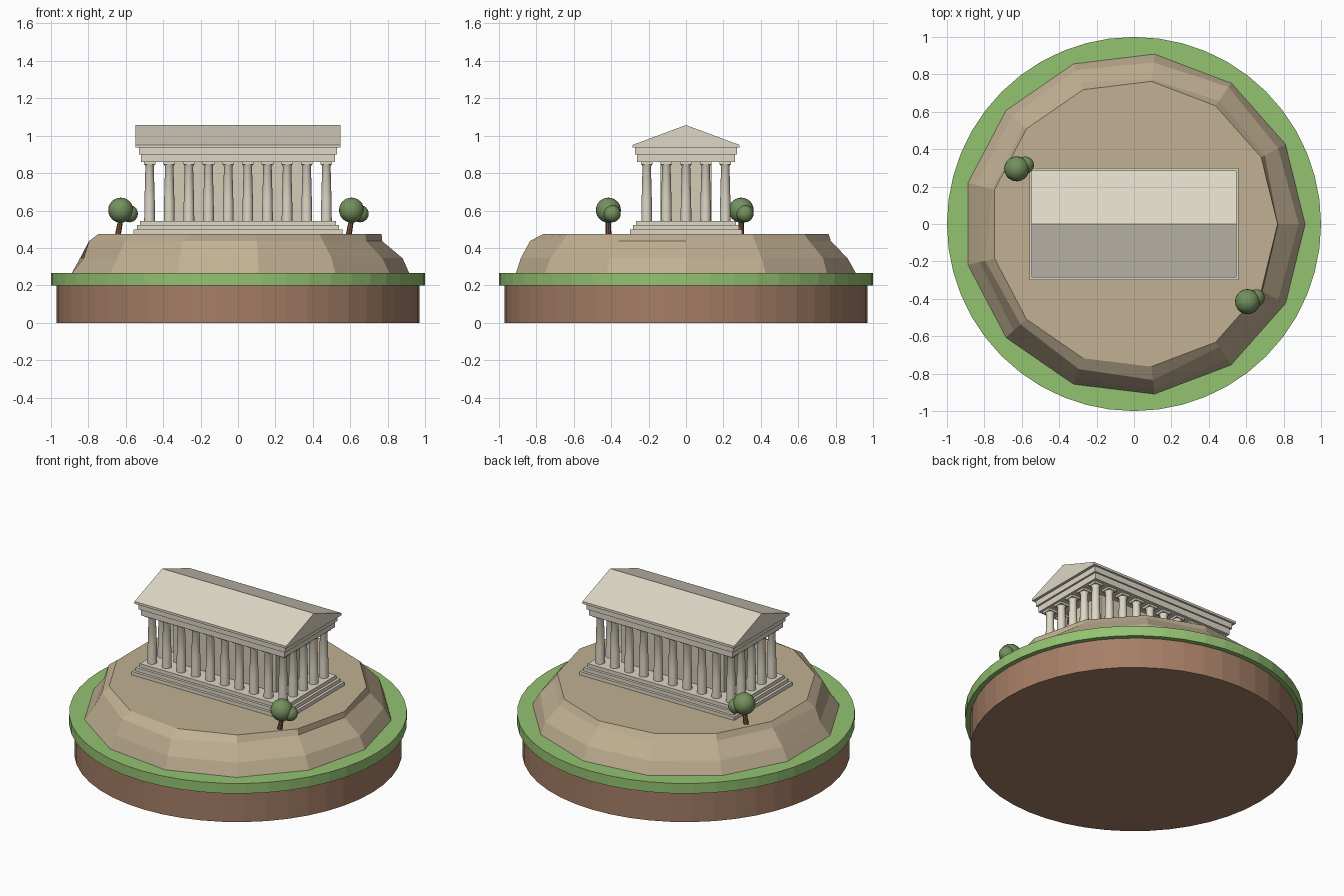
import bpy, bmesh, math
from math import cos, sin, pi
from mathutils import Matrix, Vector

cube = bpy.data.objects.get("Cube")
if cube:
    bpy.data.objects.remove(cube, do_unlink=True)


def material(name, r, g, b):
    lin = [((c / 255 + 0.055) / 1.055) ** 2.4 for c in (r, g, b)] + [1]
    m = bpy.data.materials.new(name)
    m.use_nodes = True
    m.diffuse_color = lin
    m.node_tree.nodes["Principled BSDF"].inputs["Base Color"].default_value = lin
    return m


SOIL = material("brown soil", 165, 126, 102)
GRASS = material("grass green", 148, 194, 113)
ROCK = material("tan rock", 193, 176, 147)
MARBLE = material("pale marble", 222, 215, 198)
WALL = material("warm stone", 212, 204, 182)
LEAF = material("olive leaves", 116, 144, 94)
BARK = material("bark brown", 126, 86, 64)


def finish(name, bm, mat, smooth=False):
    bmesh.ops.recalc_face_normals(bm, faces=bm.faces)
    mesh = bpy.data.meshes.new(name)
    bm.to_mesh(mesh)
    bm.free()
    mesh.materials.append(mat)
    ob = bpy.data.objects.new(name, mesh)
    bpy.context.collection.objects.link(ob)
    if smooth:
        bpy.ops.object.select_all(action='DESELECT')
        ob.select_set(True)
        bpy.context.view_layer.objects.active = ob
        bpy.ops.object.shade_smooth_by_angle(angle=math.radians(40))
    return ob


def add_box(bm, hx, hy, z0, z1, x=0, y=0):
    m = Matrix.Translation((x, y, (z0 + z1) / 2)) @ Matrix.Diagonal((2 * hx, 2 * hy, z1 - z0, 1))
    bmesh.ops.create_cube(bm, size=1, matrix=m)


def box(name, hx, hy, z0, z1, mat):
    bm = bmesh.new()
    add_box(bm, hx, hy, z0, z1)
    return finish(name, bm, mat)


def loft(bm, rings):
    """Skin a stack of point rings and cap both ends."""
    loops = [[bm.verts.new(p) for p in ring] for ring in rings]
    n = len(loops[0])
    for a, b in zip(loops, loops[1:]):
        for i in range(n):
            j = (i + 1) % n
            bm.faces.new((a[i], a[j], b[j], b[i]))
    bm.faces.new(loops[0][::-1])
    bm.faces.new(loops[-1])


def circle(radii, z, x=0, y=0):
    n = len(radii)
    return [(x + r * cos(2 * pi * i / n), y + r * sin(2 * pi * i / n), z)
            for i, r in enumerate(radii)]


# Round display base
for name, r, z0, z1, mat in (("soil_base", 0.97, 0, 0.2, SOIL),
                             ("grass_disc", 1.0, 0.2, 0.266, GRASS)):
    bm = bmesh.new()
    loft(bm, [circle([r] * 48, z0), circle([r] * 48, z1)])
    finish(name, bm, mat)

# Rocky hill: thirteen uneven sides
low = [.88, .87, .89, .87, .88, .87, .87, .85, .86, .88, .89, .88, .87]
high = [.77, .79, .80, .78, .81, .79, .78, .82, .81, .83, .84, .80, .775]
bm = bmesh.new()
loft(bm, [circle([0.918] * 13, 0.26), circle(low, 0.345),
          circle(high, 0.437), circle([0.768] * 13, 0.475)])
finish("rocky_hill", bm, ROCK)

# Stepped platform
for i in range(3):
    z = 0.474 + i * 0.0237
    box("platform_step_%d" % (i + 1), 0.558 - i * 0.017, 0.3 - i * 0.017, z, z + 0.0237, MARBLE)
FLOOR, TOP = 0.545, 0.86

# Inner chamber
box("inner_chamber", 0.37, 0.135, FLOOR, TOP, WALL)

# Colonnade around the chamber
NX, NY, STEP = 10, 5, 0.105
shafts, capitals = bmesh.new(), bmesh.new()
for i in range(NX):
    for j in range(NY):
        if 0 < i < NX - 1 and 0 < j < NY - 1:
            continue
        x, y = (i - (NX - 1) / 2) * STEP, (j - (NY - 1) / 2) * STEP
        profile = ((0.029, FLOOR), (0.0275, 0.65), (0.0225, 0.835), (0.029, 0.848))
        loft(shafts, [circle([r] * 16, z, x, y) for r, z in profile])
        add_box(capitals, 0.031, 0.031, 0.846, TOP, x, y)
finish("column_shafts", shafts, MARBLE, smooth=True)
finish("column_capitals", capitals, MARBLE)

# Beams above the columns
box("lower_beam", 0.518, 0.262, TOP, 0.9, MARBLE)
box("upper_beam", 0.53, 0.272, 0.9, 0.937, MARBLE)

# Gabled roof with a thin eave
gable = [(-0.285, 0.936), (0.285, 0.936), (0.285, 0.951), (0, 1.057), (-0.285, 0.951)]
bm = bmesh.new()
loft(bm, [[(x, y, z) for y, z in gable] for x in (-0.548, 0.548)])
finish("gabled_roof", bm, MARBLE)


# Trees with a leaning trunk and two leafy balls
def tree(name, x, y):
    bm = bmesh.new()
    loft(bm, [circle([0.016] * 8, 0.47, x - 0.015, y),
              circle([0.013] * 8, 0.57, x + 0.003, y)])
    finish(name + "_trunk", bm, BARK, smooth=True)
    bm = bmesh.new()
    for offset, r in (((0, 0, 0.602), 0.067), ((0.046, 0.02, 0.583), 0.046)):
        bmesh.ops.create_uvsphere(bm, u_segments=20, v_segments=12, radius=r,
                                  matrix=Matrix.Translation(Vector((x, y, 0)) + Vector(offset)))
    finish(name + "_leaves", bm, LEAF, smooth=True)


tree("back_tree", -0.627, 0.295)
tree("front_tree", 0.607, -0.415)
